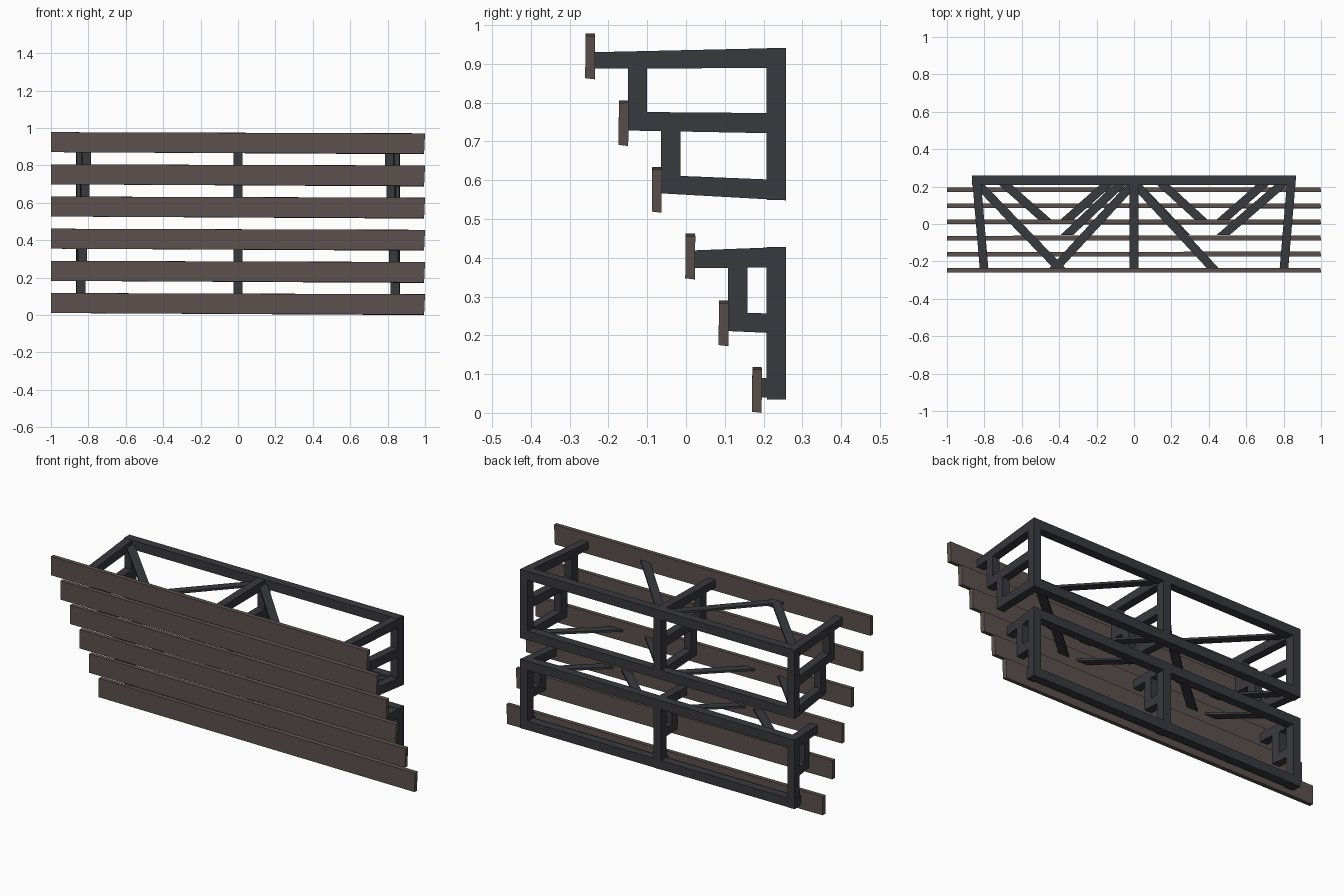
import bpy, bmesh, math
from mathutils import Vector

if "Cube" in bpy.data.objects:
    bpy.data.objects.remove(bpy.data.objects["Cube"])


def material(name, rgb):
    m = bpy.data.materials.new(name)
    m.diffuse_color = (*rgb, 1)
    m.use_nodes = True
    m.node_tree.nodes["Principled BSDF"].inputs["Base Color"].default_value = m.diffuse_color
    return m


BROWN = material("brown_slat", (0.108, 0.081, 0.077))
STEEL = material("dark_steel", (0.040, 0.041, 0.048))


def prism(name, bottom, top, mat):
    """Solid between two matching outlines of 3D points."""
    bm = bmesh.new()
    a = [bm.verts.new(p) for p in bottom]
    b = [bm.verts.new(p) for p in top]
    n = len(a)
    bm.faces.new(a[::-1])
    bm.faces.new(b)
    for i in range(n):
        bm.faces.new((a[i], a[(i + 1) % n], b[(i + 1) % n], b[i]))
    bmesh.ops.recalc_face_normals(bm, faces=bm.faces)
    me = bpy.data.meshes.new(name)
    bm.to_mesh(me)
    bm.free()
    me.materials.append(mat)
    ob = bpy.data.objects.new(name, me)
    bpy.context.collection.objects.link(ob)
    return ob


def box(name, x0, x1, y0, y1, z0, z1, mat):
    ring = [(x0, y0), (x1, y0), (x1, y1), (x0, y1)]
    return prism(name, [(x, y, z0) for x, y in ring],
                 [(x, y, z1) for x, y in ring], mat)


# Six stepped slats, each dropping very slightly towards the right end
for i in range(6):
    y, z = 0.171 - 0.086 * i, 0.172 * i
    left = [(-1, y, z + 0.011), (-1, y + 0.024, z + 0.011),
            (-1, y + 0.024, z + 0.118), (-1, y, z + 0.118)]
    right = [(0.995, y - 0.001, z + 0.003), (0.993, y + 0.024, z),
             (0.997, y + 0.025, z + 0.112), (1.0, y, z + 0.111)]
    prism(f"slat_{i + 1}", left, right, BROWN)

# Bracket bars as side outlines (y, z)
BARS = {
    "upper_top_arm": [(-0.235, 0.888), (0.258, 0.889), (0.258, 0.941), (-0.235, 0.930)],
    "upper_middle_arm": [(-0.15, 0.728), (0.22, 0.721), (0.22, 0.773), (-0.15, 0.776)],
    "upper_bottom_arm": [(-0.065, 0.566), (0.258, 0.548), (0.258, 0.600), (-0.065, 0.613)],
    "upper_back_post": [(0.207, 0.56), (0.258, 0.56), (0.258, 0.93), (0.207, 0.93)],
    "upper_front_hanger": [(-0.15, 0.74), (-0.10, 0.74), (-0.10, 0.90), (-0.15, 0.90)],
    "upper_rear_hanger": [(-0.065, 0.58), (-0.014, 0.58), (-0.014, 0.74), (-0.065, 0.74)],
    "lower_top_arm": [(0.02, 0.373), (0.258, 0.376), (0.258, 0.428), (0.02, 0.419)],
    "lower_middle_arm": [(0.108, 0.211), (0.22, 0.206), (0.22, 0.256), (0.108, 0.260)],
    "lower_bottom_arm": [(0.19, 0.041), (0.258, 0.034), (0.258, 0.086), (0.19, 0.091)],
    "lower_back_post": [(0.207, 0.045), (0.258, 0.045), (0.258, 0.42), (0.207, 0.42)],
    "lower_hanger": [(0.108, 0.22), (0.158, 0.22), (0.158, 0.39), (0.108, 0.39)],
}
# Three brackets; the outer two splay outwards towards the back
for side, s in (("left", -1), ("centre", 0), ("right", 1)):
    for part, pts in BARS.items():
        def edge(d):
            return [(s * (0.822 + 0.085 * y) + d, y, z) for y, z in pts]
        prism(f"{side}_{part}", edge(-0.023), edge(0.023), STEEL)

# Long back rails
for name, z in (("upper_top", 0.89), ("upper_bottom", 0.549),
                ("lower_top", 0.377), ("lower_bottom", 0.035)):
    box(f"{name}_back_rail", -0.866, 0.862, 0.209, 0.258, z, z + 0.051, STEEL)

# Flat diagonal braces, cut square to the rail and the slat
BRACES = {
    "top": (0.910, [((-0.84, 0.22), (-0.40, -0.235)), ((-0.42, -0.235), (0.0, 0.22)),
                    ((0.0, 0.22), (0.42, -0.235))]),
    "middle": (0.582, [((-0.84, 0.22), (-0.57, -0.06)), ((-0.36, -0.06), (-0.065, 0.22)),
                       ((0.0, 0.22), (0.27, -0.06)), ((0.475, -0.06), (0.80, 0.22))]),
    "lower": (0.402, [((-0.70, 0.22), (-0.475, 0.022)), ((-0.36, 0.022), (-0.135, 0.22)),
                      ((0.145, 0.22), (0.36, 0.022)), ((0.475, 0.022), (0.70, 0.22))]),
}
for level, (z, lines) in BRACES.items():
    for k, (p, q) in enumerate(lines):
        d = Vector(q) - Vector(p)
        w = 0.023 * d.length / abs(d.y)
        ring = [(p[0] - w, p[1]), (p[0] + w, p[1]), (q[0] + w, q[1]), (q[0] - w, q[1])]
        prism(f"{level}_brace_{k + 1}", [(x, y, z - 0.006) for x, y in ring],
              [(x, y, z + 0.006) for x, y in ring], STEEL)
